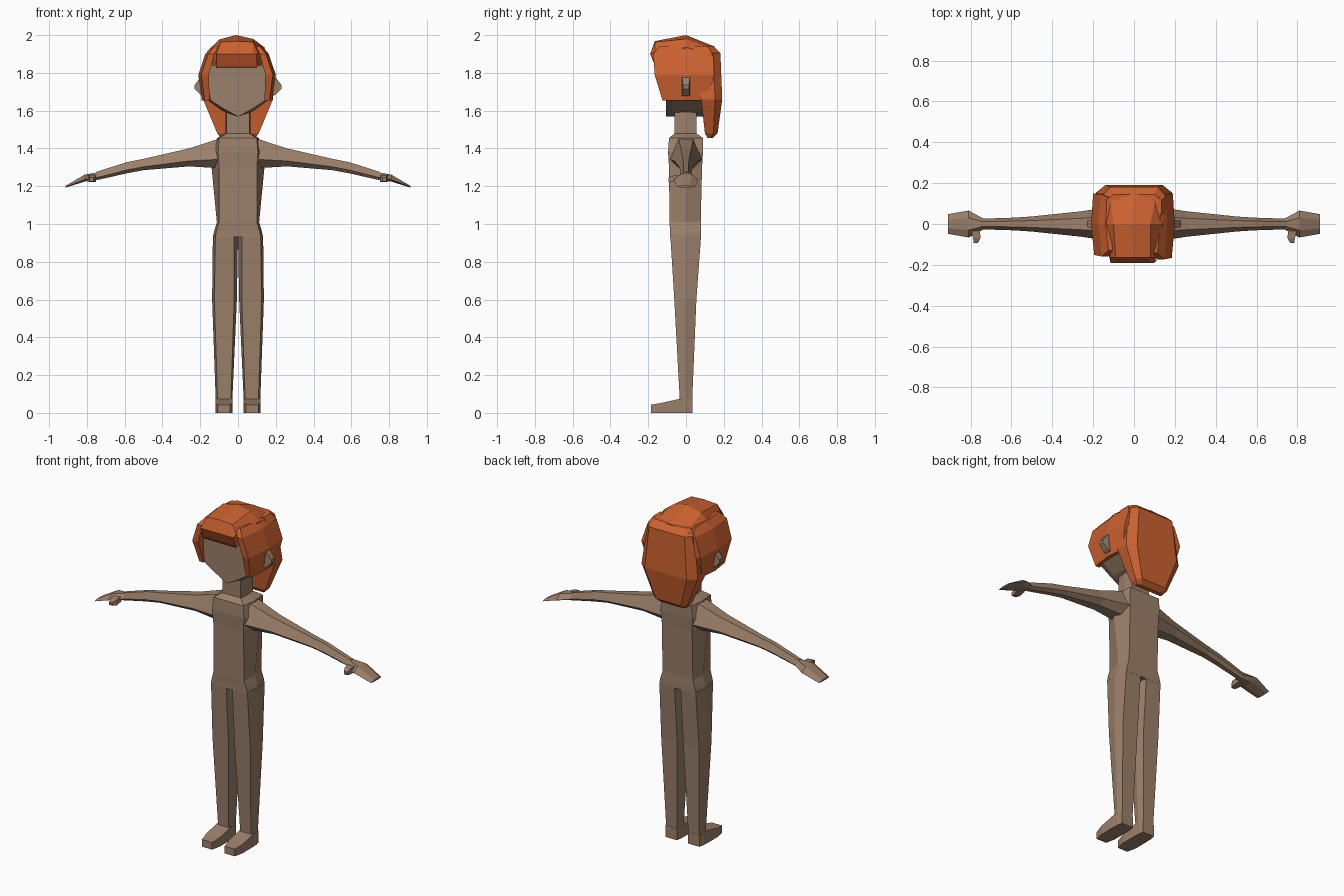
import bpy, bmesh


def material(name, rgb):
    m = bpy.data.materials.new(name)
    m.diffuse_color = (*rgb, 1)
    return m


SKIN = material("skin", (0.33, 0.215, 0.145))
HAIR = material("hair", (0.6, 0.12, 0.03))


def loft(name, rings, mat, sides=(1,)):
    """Bridge equal-sized rings of points and cap the ends; one object per side."""
    for s in sides:
        bm = bmesh.new()
        vs = [[bm.verts.new((s * x, y, z)) for x, y, z in ring] for ring in rings]
        n = len(rings[0])
        for a, b in zip(vs, vs[1:]):
            for i in range(n):
                j = (i + 1) % n
                bm.faces.new((a[i], a[j], b[j], b[i]))
        bm.faces.new(vs[0])
        bm.faces.new(vs[-1])
        bmesh.ops.recalc_face_normals(bm, faces=bm.faces)
        me = bpy.data.meshes.new(name)
        bm.to_mesh(me)
        bm.free()
        me.materials.append(mat)
        label = name if len(sides) == 1 else name + ("_right" if s > 0 else "_left")
        bpy.context.collection.objects.link(bpy.data.objects.new(label, me))


def hex_z(z, x0, x1, x2, x3, yf, yb):
    """Horizontal hexagon: flat front and back, pointed at x0 and x3."""
    return [(x1, yf, z), (x2, yf, z), (x3, 0, z), (x2, yb, z), (x1, yb, z), (x0, 0, z)]


def hex_x(x, zb, zt, w):
    """Arm section: narrow top and bottom, widest low down."""
    zm, t = zb + 0.3 * (zt - zb), 0.45 * w
    return [(x, -t, zt), (x, -w, zm), (x, -t, zb), (x, t, zb), (x, w, zm), (x, t, zt)]


BOTH = (1, -1)

# Torso with sloped shoulders, and neck
torso = [(0.93, 0.12, 0.133, -0.085, 0.08), (0.96, 0.115, 0.127, -0.085, 0.08),
         (1.01, 0.10, 0.112, -0.087, 0.078), (1.30, 0.10, 0.14, -0.09, 0.085),
         (1.38, 0.105, 0.14, -0.095, 0.09), (1.455, 0.10, 0.11, -0.09, 0.09),
         (1.48, 0.06, 0.066, -0.06, 0.055)]
loft("torso", [hex_z(z, -m, -f, f, m, a, b) for z, f, m, a, b in torso], SKIN)
loft("neck", [hex_z(z, -0.066, -0.06, 0.06, 0.066, -0.06, 0.055) for z in (1.46, 1.64)], SKIN)

# Legs
loft("leg", [hex_z(0.94, 0.0, 0.02, 0.12, 0.133, -0.083, 0.08),
             hex_z(0.60, 0.006, 0.02, 0.125, 0.137, -0.062, 0.055),
             hex_z(0.07, 0.03, 0.038, 0.108, 0.118, -0.033, 0.033),
             hex_z(0.0, 0.03, 0.036, 0.11, 0.12, -0.033, 0.033)], SKIN, BOTH)

# Feet
foot = [(0.034, 0.036, 0.112, 0.07), (-0.03, 0.03, 0.12, 0.075),
        (-0.13, 0.03, 0.12, 0.053), (-0.185, 0.042, 0.108, 0.043)]
loft("foot", [[(a, y, 0), (b, y, 0), (b, y, h), (a, y, h)] for y, a, b, h in foot], SKIN, BOTH)

# Arms, hands and thumbs
arm = [(0.09, 1.295, 1.455, 0.088), (0.26, 1.305, 1.40, 0.062), (0.50, 1.285, 1.345, 0.037),
       (0.59, 1.268, 1.327, 0.031), (0.75, 1.232, 1.276, 0.026)]
hand = [(0.74, 1.236, 1.274, 0.028), (0.81, 1.225, 1.262, 0.066), (0.912, 1.193, 1.203, 0.048)]
loft("arm", [hex_x(*r) for r in arm], SKIN, BOTH)
loft("hand", [hex_x(*r) for r in hand], SKIN, BOTH)
thumb = [(-0.02, 0.755, 0.80, 1.228, 1.26), (-0.07, 0.752, 0.788, 1.222, 1.255),
         (-0.093, 0.765, 0.785, 1.226, 1.245)]
loft("thumb", [[(a, y, c), (b, y, c), (b, y, d), (a, y, d)] for y, a, b, c, d in thumb], SKIN, BOTH)

# Head: wedge-chinned profile swept front to back
face = [(0, 1.568), (0.075, 1.61), (0.145, 1.655), (0.165, 1.78), (0.12, 1.91)]
jaw = [(0, 1.568), (0.085, 1.60), (0.16, 1.655), (0.18, 1.78), (0.12, 1.93)]


def head_ring(y, half):
    return [(x, y, z) for x, z in half] + [(-x, y, z) for x, z in half[:0:-1]]


loft("head", [head_ring(-0.105, face), head_ring(-0.07, jaw), head_ring(0.09, jaw)], SKIN)

# Ears poking through the hair
loft("ear", [[(x, -w, a), (x, w, a), (x, w, b), (x, -w, b)] for x, w, a, b in
             [(0.17, 0.02, 1.67, 1.785), (0.20, 0.02, 1.685, 1.775), (0.23, 0.015, 1.715, 1.735)]],
     SKIN, BOTH)

# Top hair with overhanging fringe
crown = [(-0.165, [(-0.12, 1.84), (-0.115, 1.91), (-0.09, 1.963), (0, 1.968),
                   (0.08, 1.963), (0.105, 1.91), (0.105, 1.84)]),
         (0.0, [(-0.165, 1.84), (-0.15, 1.925), (-0.10, 1.977), (-0.01, 2.0),
                (0.08, 1.98), (0.14, 1.935), (0.155, 1.84)]),
         (0.15, [(-0.155, 1.84), (-0.15, 1.90), (-0.12, 1.925), (0, 1.94),
                 (0.11, 1.925), (0.14, 1.90), (0.145, 1.84)])]
fringe = [(-0.115, -0.155, 1.825)] + [(x, -0.19, 1.90) for x in (-0.115, -0.09, 0, 0.08, 0.10)]
fringe.append((0.10, -0.155, 1.825))
loft("top_hair", [fringe] + [[(x, y, z) for x, z in pts] for y, pts in crown], HAIR)

# Side hair panels
side = [(1.94, 0.095, 0.13, -0.135, 0.13), (1.90, 0.115, 0.163, -0.165, 0.145),
        (1.79, 0.145, 0.20, -0.158, 0.15), (1.655, 0.14, 0.182, -0.117, 0.11)]
for s, dx, dy in ((1, 0, -0.008), (-1, 0.01, 0.006)):
    loft("side_hair_right" if s > 0 else "side_hair_left",
         [[(i + dx, f + dy, z), (o - 0.015 + dx, f + dy, z), (o + dx, 0, z),
           (o - 0.01 + dx, b, z), (i + dx, b, z)] for z, i, o, f, b in side], HAIR, (s,))

# Back hair tapering down to the shoulders
back = [(1.94, 0.135, 0.05, 0.145), (1.905, 0.155, 0.05, 0.182), (1.66, 0.185, 0.08, 0.192),
        (1.48, 0.11, 0.10, 0.167), (1.455, 0.09, 0.115, 0.14)]
loft("back_hair", [[(-w, f, z), (w, f, z), (w, (f + 2 * b) / 3, z), (0.75 * w, b, z),
                    (-0.75 * w, b, z), (-w, (f + 2 * b) / 3, z)] for z, w, f, b in back], HAIR)
